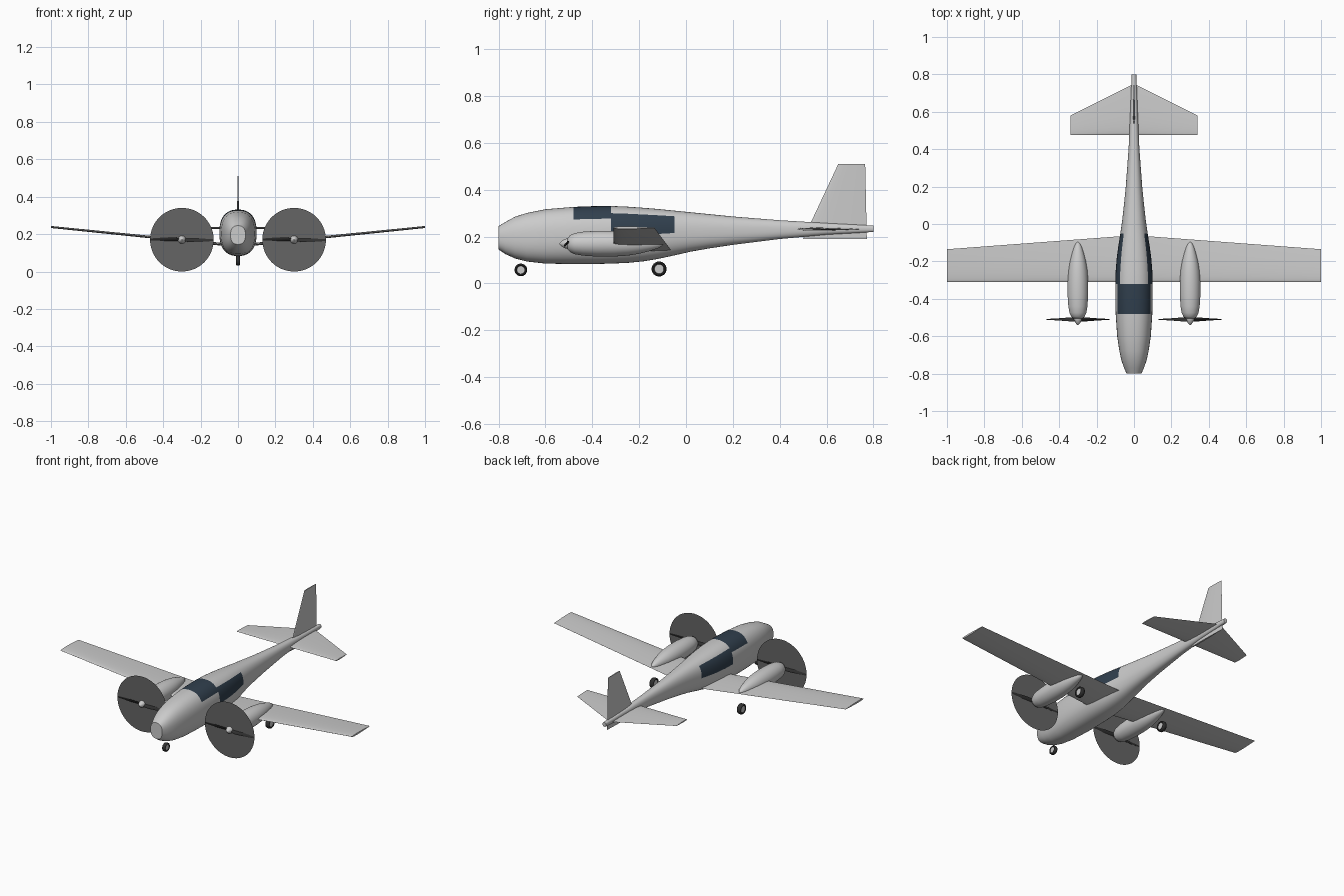
import bpy, bmesh, math
from mathutils import Vector

if "Cube" in bpy.data.objects:
    bpy.data.objects.remove(bpy.data.objects["Cube"])


def material(name, r, g, b):
    m = bpy.data.materials.new(name)
    m.use_nodes = True
    m.diffuse_color = (r, g, b, 1)
    bsdf = m.node_tree.nodes["Principled BSDF"]
    bsdf.inputs["Base Color"].default_value = (r, g, b, 1)
    return m


PAINT = material("pale grey paint", .6, .6, .6)
GLASS = material("dark blue glass", .03, .05, .075)
BLUR = material("propeller blur grey", .13, .13, .13)
BLACK = material("black rubber", .03, .03, .03)


def finish(name, bm, mats, angle=40):
    bmesh.ops.recalc_face_normals(bm, faces=bm.faces)
    mesh = bpy.data.meshes.new(name)
    bm.to_mesh(mesh)
    bm.free()
    for m in mats:
        mesh.materials.append(m)
    obj = bpy.data.objects.new(name, mesh)
    bpy.context.collection.objects.link(obj)
    bpy.ops.object.select_all(action='DESELECT')
    obj.select_set(True)
    bpy.context.view_layer.objects.active = obj
    bpy.ops.object.shade_smooth_by_angle(angle=math.radians(angle))
    return obj


def loft(name, rings, mats, rule=None, angle=40):
    """Skin a row of equal rings, cap both ends, colour faces by (row, column)."""
    bm = bmesh.new()
    rows = [[bm.verts.new(p) for p in ring] for ring in rings]
    n = len(rows[0])
    for i in range(len(rows) - 1):
        for j in range(n):
            k = (j + 1) % n
            f = bm.faces.new((rows[i][j], rows[i][k], rows[i + 1][k], rows[i + 1][j]))
            f.material_index = rule(i, j) if rule else 0
    bm.faces.new(rows[0])
    bm.faces.new(rows[-1])
    return finish(name, bm, mats, angle)


def oval(half_w, half_h, n=32, power=2.0):
    """Superellipse outline as (across, up) pairs."""
    pts = []
    for k in range(n):
        a = math.tau * k / n
        c, s = math.cos(a), math.sin(a)
        e = 2 / power
        pts.append((half_w * math.copysign(abs(c) ** e, c),
                    half_h * math.copysign(abs(s) ** e, s)))
    return pts


def airfoil(front, back, thick, n=14):
    """Closed wing section as (along, thickness) pairs, blunt nose at front."""
    def half(t):
        return thick * (1.48 * math.sqrt(t) - .63 * t - 1.76 * t**2 + 1.42 * t**3 - .5 * t**4)
    ts = [(1 - math.cos(math.pi * k / n)) / 2 for k in range(n + 1)]
    upper = [(front + (back - front) * t, half(t)) for t in ts]
    lower = [(y, -h) for y, h in upper[-1:0:-1]]
    return upper + lower


# Fuselage: station, half width, bottom, top
stations = [
    (-.8, .04, .145, .245), (-.77, .053, .125, .263), (-.73, .067, .107, .285),
    (-.68, .078, .094, .301), (-.6, .09, .085, .317), (-.48, .098, .083, .327),
    (-.4, .1, .083, .33), (-.32, .1, .085, .331), (-.25, .098, .088, .328),
    (-.18, .092, .095, .323), (-.12, .084, .105, .318), (-.05, .073, .12, .311),
    (.02, .063, .136, .304), (.1, .054, .15, .296), (.2, .044, .165, .286),
    (.4, .029, .19, .27), (.6, .02, .208, .258), (.8, .012, .22, .247)]
rings = []
for y, w, low, top in stations:
    mid, h = (low + top) / 2, (top - low) / 2
    rings.append([(x, y, mid + z) for x, z in oval(w, h, 48, 2.4)])


def glazing(i, j):
    y = (stations[i][0] + stations[i + 1][0]) / 2
    side = min(j, 23 - j)            # rows above the waist, same on both sides
    if -.48 < y < -.32:
        return int(side >= 4)        # windscreen wraps over the roof
    return int(-.32 < y < -.05 and 0 <= side < 6)


loft("fuselage", rings, [PAINT, GLASS], glazing)

# Main wing with dihedral
loft("main_wing", [[(x, y, z + t) for y, t in airfoil(-.31, back, thick)]
                   for x, z, back, thick in ((-1, .238, -.135, .011), (0, .137, -.06, .016),
                                             (1, .238, -.135, .011))], [PAINT])

# Tailplane, straight in front and swept forward behind
loft("tailplane", [[(x, y, .232 + t) for y, t in airfoil(.475, back, thick)]
                   for x, back, thick in ((-.34, .58, .007), (0, .75, .013),
                                          (.34, .58, .007))], [PAINT])

# Tail fin
loft("tail_fin", [[(t, y, z) for y, t in airfoil(front, back, thick)]
                  for z, front, back, thick in ((.19, .5, .772, .011),
                                                (.51, .65, .765, .006))], [PAINT])


def round_body(name, centre, axis, profile, mats, rule=None):
    """Turned body about the x or y axis from (position, radius) pairs."""
    rings = []
    for pos, r in profile:
        if axis == "y":
            ring = [Vector((a, pos, b)) for a, b in oval(r, r)]
        else:
            ring = [Vector((pos, a, b)) for a, b in oval(r, r)]
        rings.append([Vector(centre) + p for p in ring])
    return loft(name, rings, mats, rule)


def wheel(name, centre, r, half):
    """Rounded tyre with a pale hub showing on each side."""
    tyre = [(-half * .5, r * .6), (-half * .9, r * .68), (-half, r * .82), (-half * .7, r * .95),
            (0, r), (half * .7, r * .95), (half, r * .82), (half * .9, r * .68), (half * .5, r * .6)]
    round_body(name + "_tyre", centre, "x", tyre, [BLACK])
    round_body(name + "_hub", centre, "x",
               [(-half * .75, r * .62), (half * .75, r * .62)], [PAINT])


# Landing wheels
wheel("nose_wheel", (0, -.705, .058), .027, .011)

NACELLE = [(-.505, .024), (-.495, .036), (-.475, .045), (-.44, .051), (-.38, .055),
           (-.31, .055), (-.25, .051), (-.2, .043), (-.15, .03), (-.12, .02),
           (-.103, .01), (-.096, .002)]
SPINNER = [(-.5, .023), (-.512, .021), (-.524, .016), (-.534, .009), (-.54, .002)]

for side, word in ((1, "left"), (-1, "right")):
    hub = Vector((.3 * side, -.51, .17))
    engine = (hub.x, 0, hub.z)
    wheel(word + "_main_wheel", (hub.x, -.115, .062), .032, .014)
    round_body(word + "_engine_nacelle", engine, "y", NACELLE, [PAINT])
    round_body(word + "_spinner", engine, "y", SPINNER, [PAINT])

    # Twisted propeller blades, the second turned half way round
    for turn in (1, -1):
        blade = []
        for reach, chord, thick, pitch in ((.005, .012, .005, 55), (.04, .016, .004, 42),
                                           (.1, .013, .003, 25), (.168, .007, .001, 15)):
            c, s = math.cos(math.radians(pitch)), math.sin(math.radians(pitch))
            blade.append([hub + Vector((turn * reach, u * s + v * c, turn * (u * c - v * s)))
                          for u, v in oval(chord, thick, 12)])
        loft(word + "_blade_" + ("outer" if turn == side else "inner"), blade, [BLACK])

    # Thin propeller sweep disc
    bm = bmesh.new()
    bmesh.ops.create_circle(bm, cap_ends=True, segments=64, radius=.17)
    for v in bm.verts:
        v.co = hub + Vector((v.co.x, 0, v.co.y))
    finish(word + "_propeller_disc", bm, [BLUR])
